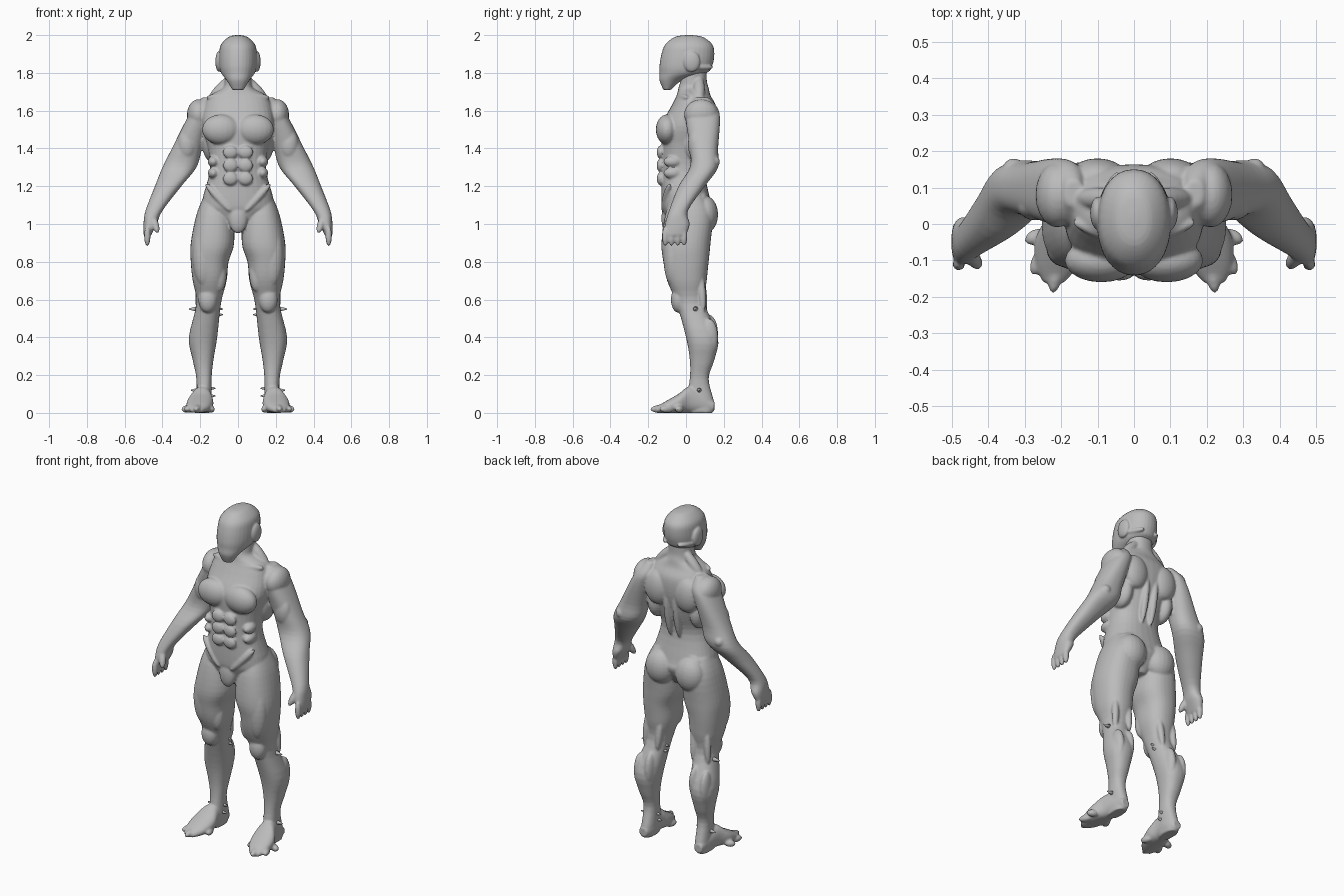
import bpy, bmesh, math
from mathutils import Vector, Matrix

cube = bpy.data.objects.get("Cube")
if cube:
    bpy.data.objects.remove(cube, do_unlink=True)

grey = (0.5, 0.5, 0.5, 1)
clay = bpy.data.materials.new("plain grey")
clay.use_nodes = True
clay.diffuse_color = grey
clay.node_tree.nodes["Principled BSDF"].inputs["Base Color"].default_value = grey


def resample(rows, steps=4):
    """Pass a smooth curve through a list of section rows."""
    smooth = []
    last = len(rows) - 1
    for index in range(last):
        before, start, end, after = (rows[min(max(index + shift, 0), last)] for shift in (-1, 0, 1, 2))
        for step in range(steps):
            t = step / steps
            row = []
            for a, b, c, d in zip(before, start, end, after):
                leave, arrive = (c - a) / 2, (d - b) / 2
                ease = t * t * (3 - 2 * t)
                bend = t * (1 - t) * ((1 - t) * leave - t * arrive)
                row.append(b + ease * (c - b) + bend)
            smooth.append(row)
    smooth.append(rows[-1])
    return smooth


def rounded(low, high, wave, power):
    """Coordinate on a slightly squared oval between two limits."""
    return (low + high) / 2 + (high - low) / 2 * math.copysign(abs(wave) ** (2 / power), wave)


def loft(bm, landmarks, along="z", power=2.3, sides=32):
    """Skin oval sections, each given as position, x limits and depth (or height) limits."""
    rings = []
    for position, x_low, x_high, low, high in resample(list(landmarks.values())):
        ring = []
        for side in range(sides):
            angle = math.tau * side / sides
            x = rounded(x_low, x_high, math.cos(angle), power)
            other = rounded(low, high, math.sin(angle), power)
            ring.append(bm.verts.new((x, other, position) if along == "z" else (x, position, other)))
        rings.append(ring)
    for lower, upper in zip(rings, rings[1:]):
        for side in range(sides):
            following = (side + 1) % sides
            bm.faces.new((lower[side], lower[following], upper[following], upper[side]))
    bm.faces.new(rings[0])
    bm.faces.new(rings[-1])


def symmetric_loft(bm, landmarks, power):
    """Loft centred on the body, given as height, half width, front and back."""
    sections = {name: (height, -half, half, front, back)
                for name, (height, half, front, back) in landmarks.items()}
    loft(bm, sections, power=power)


def blob(bm, centre, radii, turn=None):
    matrix = Matrix.Translation(centre) @ (turn or Matrix()) @ Matrix.Diagonal((*radii, 1))
    bmesh.ops.create_uvsphere(bm, u_segments=20, v_segments=14, radius=1, matrix=matrix)


def strand(bm, start, end, radius=.02):
    """Long muscle or finger running between two points."""
    start, end = Vector(start), Vector(end)
    axis = end - start
    turn = axis.to_track_quat("Z", "Y").to_matrix().to_4x4()
    blob(bm, (start + end) / 2, (radius, radius, axis.length / 2 + radius), turn)


def mirror(bm):
    everything = bm.verts[:] + bm.edges[:] + bm.faces[:]
    for element in bmesh.ops.duplicate(bm, geom=everything)["geom"]:
        if isinstance(element, bmesh.types.BMVert):
            element.co.x = -element.co.x


def finish(bm, name):
    bmesh.ops.recalc_face_normals(bm, faces=bm.faces[:])
    mesh = bpy.data.meshes.new(name)
    bm.to_mesh(mesh)
    bm.free()
    mesh.materials.append(clay)
    mesh.shade_smooth()
    obj = bpy.data.objects.new(name, mesh)
    bpy.context.collection.objects.link(obj)
    return obj


def fuse(obj, voxel):
    """Blend the overlapping masses of a part into one smooth skin."""
    skin = obj.modifiers.new("skin", "REMESH")
    skin.mode = "VOXEL"
    skin.voxel_size = voxel
    skin.use_smooth_shade = True
    soften = obj.modifiers.new("soften", "SMOOTH")
    soften.factor = .5
    soften.iterations = 3


body = bmesh.new()

# Leg
loft(body, {
    "hip": (1.15, .07, .18, -.07, .09),
    "seat": (1.05, .03, .22, -.11, .14),
    "upper thigh": (.9, .02, .25, -.13, .13),
    "middle thigh": (.8, .05, .25, -.12, .12),
    "lower thigh": (.7, .06, .24, -.1, .11),
    "knee": (.58, .09, .22, -.05, .1),
    "calf": (.4, .11, .26, 0, .17),
    "shin": (.28, .13, .24, .02, .15),
    "ankle": (.18, .14, .22, .02, .12),
    "heel": (.05, .14, .22, 0, .15),
    "sole": (0, .15, .22, .01, .14)})

# Foot and toes
loft(body, {
    "heel": (.15, .16, .21, .01, .06),
    "ankle": (.1, .14, .22, 0, .1),
    "instep": (.02, .14, .24, 0, .14),
    "arch": (-.04, .13, .27, 0, .1),
    "ball": (-.11, .15, .27, 0, .06),
    "tip": (-.16, .19, .25, 0, .03)}, along="y")
strand(body, (.21, -.1, .03), (.22, -.17, .02))
strand(body, (.25, -.08, .02), (.27, -.12, .02))
strand(body, (.26, -.03, .02), (.28, -.04, .02))
strand(body, (.15, -.05, .02), (.14, -.08, .02))

# Arm down to the palm
loft(body, {
    "shoulder top": (1.67, .14, .19, .05, .12),
    "shoulder": (1.61, .13, .24, 0, .17),
    "armpit": (1.54, .15, .28, 0, .18),
    "upper arm": (1.4, .19, .35, .02, .17),
    "elbow": (1.3, .22, .4, .02, .17),
    "forearm": (1.2, .3, .44, -.04, .1),
    "wrist": (1.07, .4, .49, -.09, .01),
    "palm": (1, .43, .5, -.11, .02),
    "knuckles": (.94, .46, .5, -.11, 0)})

# Fingers and thumb
for finger in range(4):
    y = finger / 30 - .11
    strand(body, (.48, y, .97), (.48, y, .9), .017)
strand(body, (.45, -.08, 1.03), (.43, -.11, .97))

# Muscle masses: centre and radii
masses = {
    "chest": ((.09, -.1, 1.5), (.1, .06, .08)),
    "buttock": ((.1, .1, 1.05), (.09, .07, .1)),
    "shoulder blade": ((.1, .13, 1.54), (.08, .05, .1)),
    "side of back": ((.14, .06, 1.43), (.05, .08, .1)),
    "shoulder cap": ((.21, .08, 1.58), (.06, .09, .08)),
    "front of upper arm": ((.27, .05, 1.42), (.05, .04, .08)),
    "elbow": ((.33, .15, 1.33), (.03, .03, .03)),
    "outer thigh": ((.18, -.07, .83), (.06, .05, .16)),
    "inner thigh": ((.1, -.05, .73), (.04, .04, .09)),
    "kneecap": ((.16, -.04, .6), (.05, .04, .07)),
    "inner calf": ((.15, .12, .42), (.03, .05, .1)),
    "outer calf": ((.22, .12, .4), (.03, .05, .1)),
    "lower rib": ((.13, -.07, 1.33), (.03, .05, .03)),
    "flank": ((.13, -.07, 1.27), (.03, .05, .03)),
}
for centre, radii in masses.values():
    blob(body, centre, radii)
for row in range(3):
    blob(body, (.04, -.135, 1.38 - .07 * row), (.04, .02, .035))

# Long cords and ridges: start, end and radius
cords = {
    "groin ridge": ((.16, -.09, 1.2), (.05, -.12, 1.08), .02),
    "neck slope": ((.05, .07, 1.76), (.14, .07, 1.66), .03),
    "neck cord": ((.06, .05, 1.79), (.02, -.03, 1.69), .02),
    "collar bone": ((.03, -.04, 1.67), (.15, 0, 1.67), .02),
    "inner knee tendon": ((.11, .08, .72), (.12, .1, .55), .02),
    "outer knee tendon": ((.2, .08, .72), (.21, .09, .55), .02),
    "pelvis rim": ((.02, .09, 1.18), (.14, .09, 1.14), .02),
    "spine muscle": ((.03, .11, 1.28), (.03, .15, 1.5), .02),
}
for start, end, radius in cords.values():
    strand(body, start, end, radius)
mirror(body)

# Torso and neck
symmetric_loft(body, {
    "crotch": (.96, .04, -.08, .08),
    "pelvis": (1.06, .17, -.12, .14),
    "hips": (1.12, .19, -.13, .13),
    "waist": (1.28, .15, -.13, .1),
    "ribs": (1.4, .16, -.13, .13),
    "chest": (1.52, .19, -.13, .16),
    "collar": (1.62, .18, -.08, .16),
    "shoulder line": (1.68, .15, -.05, .13),
    "neck base": (1.72, .08, -.04, .12),
    "neck": (1.76, .07, -.03, .11),
    "skull base": (1.84, .07, -.03, .11)}, power=2.3)
blob(body, (0, -.1, 1.03), (.05, .03, .08))
fuse(finish(body, "body"), .0065)

# Helmet shell with a pointed chin
helmet = bmesh.new()
symmetric_loft(helmet, {
    "chin": (1.71, .03, -.12, -.08),
    "jaw": (1.76, .06, -.14, -.02),
    "nape": (1.8, .09, -.14, .11),
    "cheeks": (1.84, .1, -.14, .14),
    "temples": (1.9, .1, -.13, .15),
    "brow": (1.95, .09, -.11, .14),
    "crown": (1.99, .05, -.06, .09),
    "top": (2, .01, 0, .03)}, power=2.15)

# Ear discs and the ridge around the back of the head
for side in (-1, 1):
    blob(helmet, (side * .1, .03, 1.86), (.02, .045, .055))
    strand(helmet, (side * .09, .05, 1.83), (side * .05, .13, 1.83), .015)
fuse(finish(helmet, "helmet"), .005)

# Small spikes beside the knees and ankles
spikes = bmesh.new()
for x, y, z, direction in ((.1, .05, .55, -1), (.1, .06, .52, -1), (.24, .05, .55, 1),
                           (.14, .07, .13, -1), (.14, .06, .09, -1), (.23, .07, .12, 1)):
    turn = Matrix.Rotation(direction * math.pi / 2, 4, "Y")
    bmesh.ops.create_cone(spikes, cap_ends=True, segments=10, radius1=.014, radius2=.003,
                          depth=.04, matrix=Matrix.Translation((x, y, z)) @ turn)
mirror(spikes)
finish(spikes, "joint_spikes")
